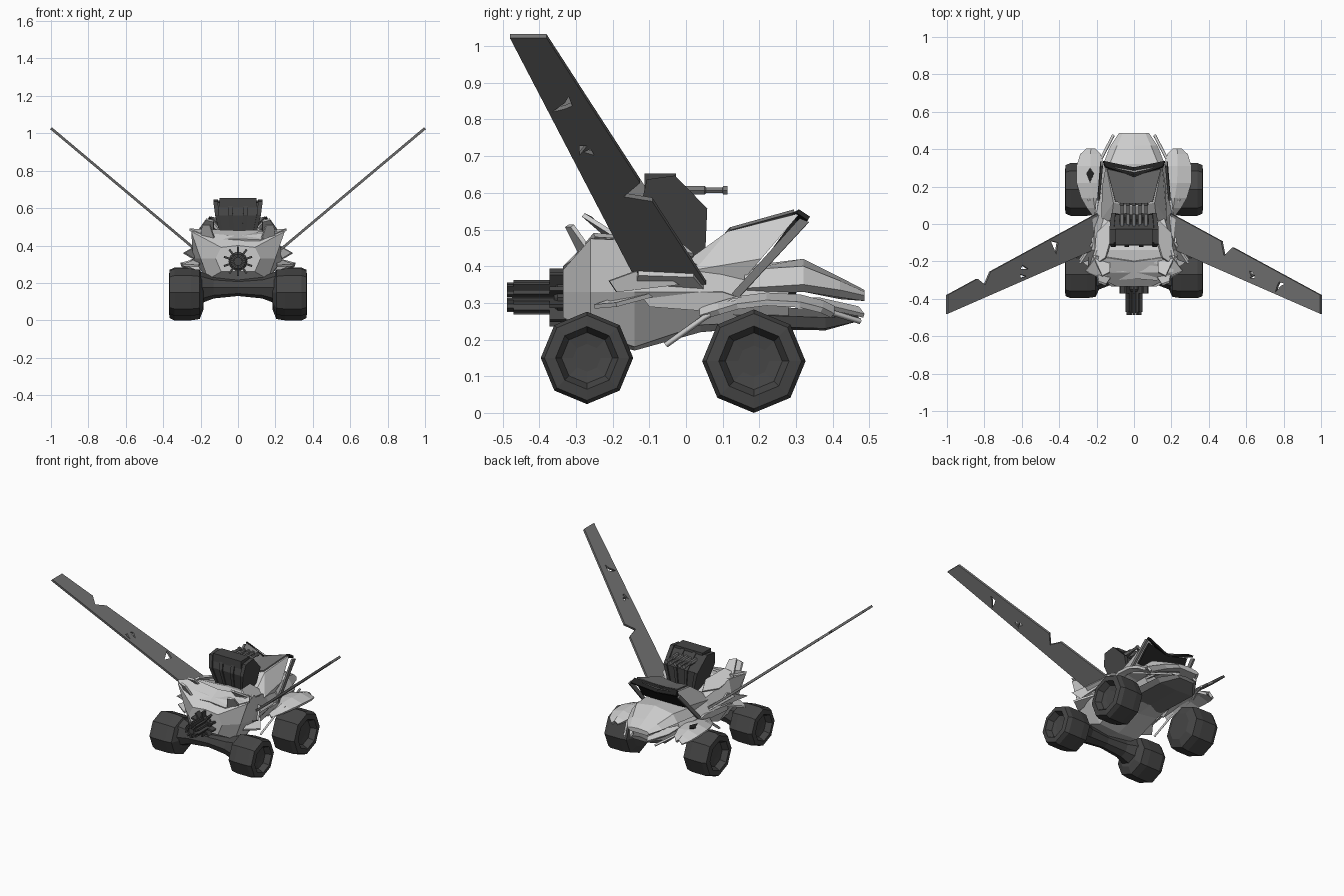
import bpy, bmesh, math
from mathutils import Vector, Matrix

if "Cube" in bpy.data.objects:
    bpy.data.objects.remove(bpy.data.objects["Cube"])


def shade(name, v):
    m = bpy.data.materials.new(name)
    m.diffuse_color = (v, v, v, 1)
    m.use_nodes = True
    m.node_tree.nodes["Principled BSDF"].inputs["Base Color"].default_value = m.diffuse_color
    return m


DARK, MID, BLACK = shade("dark", .06), shade("mid", .18), shade("black", .015)


def make(name, verts, faces, mat=None, thick=0):
    bm = bmesh.new()
    vs = [bm.verts.new(v) for v in verts]
    for f in faces:
        bm.faces.new([vs[i] for i in f])
    bmesh.ops.recalc_face_normals(bm, faces=bm.faces)
    return finish(name, bm, mat, thick)


def finish(name, bm, mat=None, thick=0):
    me = bpy.data.meshes.new(name)
    bm.to_mesh(me)
    bm.free()
    ob = bpy.data.objects.new(name, me)
    bpy.context.collection.objects.link(ob)
    if mat:
        me.materials.append(mat)
    if thick:
        mod = ob.modifiers.new("thickness", 'SOLIDIFY')
        mod.thickness, mod.offset = thick, 0
    return ob


def skin(name, rings, mat=None):
    """Closed rings of equal length joined and capped."""
    n = len(rings[0])
    verts = [p for r in rings for p in r]
    faces = [(k*n+i, k*n+(i+1) % n, (k+1)*n+(i+1) % n, (k+1)*n+i)
             for k in range(len(rings)-1) for i in range(n)]
    faces += [tuple(range(n)), tuple(range(len(verts)-n, len(verts)))]
    return make(name, verts, faces, mat)


def hull(name, sections, mat=None, slant=0):
    """Sections (y, bottom z, [side points x,z], top z), mirrored in x."""
    rings = []
    for y, zb, side, zt in sections:
        ring = [(0, zb)] + side + [(0, zt)] + [(-x, z) for x, z in side[::-1]]
        rings.append([(x, y + slant*(z-.52), z) for x, z in ring])
    return skin(name, rings, mat)


def lathe(name, centre, axis, profile, sides, mat=None, turn=0):
    rings = []
    for a, r in profile:
        ring = []
        for i in range(sides):
            t = 2*math.pi*i/sides + turn
            c, d = r*math.cos(t), r*math.sin(t)
            o = (a, c, d) if axis == 'X' else (c, a, d)
            ring.append(Vector(centre) + Vector(o))
        rings.append(ring)
    return skin(name, rings, mat)


def box(name, c, s, mat=None, rot=None):
    bm = bmesh.new()
    bmesh.ops.create_cube(bm, size=1)
    m = Matrix.Translation(c) @ (rot or Matrix()) @ Matrix.Diagonal((*s, 1))
    bmesh.ops.transform(bm, matrix=m, verts=bm.verts)
    return finish(name, bm, mat)


def plate(name, pts, mat=None, thick=.012):
    for s, side in ((1, "right"), (-1, "left")):
        make(name + "_" + side, [(s*x, y, z) for x, y, z in pts], [range(len(pts))], mat, thick)


# Main body, lower jaw, hood
hull("main_body", [
    (-.335, .26, [(.09, .26), (.12, .33), (.09, .39)], .40),
    (-.26, .20, [(.16, .22), (.20, .33), (.25, .475)], .45),
    (-.14, .17, [(.14, .18), (.24, .33), (.21, .47)], .48),
    (.04, .22, [(.14, .24), (.21, .33), (.16, .40)], .42),
    (.28, .24, [(.12, .25), (.15, .30), (.13, .35)], .37)])
hull("lower_jaw", [
    (.10, .23, [(.12, .24), (.15, .27)], .30),
    (.38, .225, [(.12, .23), (.14, .26)], .28),
    (.47, .25, [(.05, .25), (.07, .265)], .275)], MID)
hull("hood", [
    (.16, .32, [(.15, .32), (.18, .34), (.15, .39)], .40),
    (.32, .33, [(.13, .33), (.165, .35), (.13, .40)], .42),
    (.42, .31, [(.10, .315), (.125, .335), (.09, .36)], .37),
    (.487, .305, [(.06, .305), (.08, .32), (.06, .33)], .335)])

# Canopy with slanted glass beneath the brim
hull("canopy", [
    (.10, .36, [(.13, .34), (.16, .37), (.12, .43)], .42),
    (.135, .36, [(.15, .33), (.175, .39), (.11, .495)], .47),
    (.29, .36, [(.145, .33), (.17, .42), (.15, .545)], .515)], slant=.85)
make("windscreen", [(-.14, .30, .525), (0, .29, .495), (.14, .30, .525), (.155, .22, .415), (-.155, .22, .415)],
     [range(5)], BLACK, .014)
plate("brim", [(.165, .335, .53), (.155, .305, .55), (0, .25, .518), (0, .30, .495)], BLACK, .012)
plate("canopy_top_panel", [(.145, .295, .551), (.10, .12, .502), (0, .10, .478), (0, .26, .518)], MID, .008)
plate("canopy_pillar", [(.175, .335, .52), (.172, .31, .53), (.19, .125, .325), (.19, .14, .31)], MID, .012)


# Wings, each with a torn edge notch and holes
def wing(name, s, notch, holes):
    outline = [(.2, .055)] + notch + [(1, -.38), (1, -.48), (.2, -.13)]
    bm = bmesh.new()
    for loop in [outline] + holes:
        vs = [bm.verts.new((s*x, y, .355 + .84*(x-.2))) for x, y in loop]
        for i, v in enumerate(vs):
            bm.edges.new((v, vs[(i+1) % len(vs)]))
    bmesh.ops.triangle_fill(bm, edges=bm.edges[:], use_beauty=True, normal=(-.64*s, 0, .77))
    bmesh.ops.dissolve_limit(bm, angle_limit=.01, verts=bm.verts[:], edges=bm.edges[:])
    finish(name, bm, MID, .014)


wing("wing_right", 1, [(.47, -.092), (.485, -.17), (.53, -.125)],
     [[(.62, -.25), (.64, -.26), (.63, -.28)], [(.62, -.29), (.65, -.27), (.65, -.29)],
      [(.76, -.365), (.79, -.33), (.81, -.32), (.78, -.31), (.77, -.33)]])
wing("wing_left", -1, [(.77, -.255), (.80, -.325), (.84, -.293)],
     [[(.41, -.10), (.45, -.09), (.42, -.16)], [(.57, -.24), (.60, -.22), (.61, -.24)],
      [(.58, -.28), (.61, -.27), (.61, -.29)]])

# Eight-sided wheels with recessed hubs, and the front axle
for label, y, z, r in (("front", -.27, .15, .126), ("rear", .185, .141, .141)):
    for s, side in ((1, "right"), (-1, "left")):
        prof = [(.185, .6), (.205, .95), (.25, 1), (.34, 1), (.365, .92), (.37, .68), (.335, .55), (.33, .3)]
        lathe(f"{label}_wheel_{side}", (0, y, z), 'X', [(s*x, k*r) for x, k in prof], 8, DARK)
lathe("front_axle", (0, -.27, .175), 'X', [(-.2, .085), (-.13, .058), (0, .045), (.13, .058), (.2, .085)], 8, DARK)

# Finned rotary gun at the front
gc = (0, 0, .315)
lathe("gun_core", gc, 'Y', [(-.475, .025), (-.36, .025), (-.32, .05)], 10, DARK)
lathe("gun_collar", gc, 'Y', [(-.36, .04), (-.35, .05), (-.33, .05)], 10, DARK)
for i in range(10):
    rot = Matrix.Rotation(2*math.pi*i/10, 4, 'Y')
    for nm, y, r, ln, h in (("barrel", -.41, .035, .12, .024), ("fin", -.35, .06, .045, .038), ("muzzle", -.475, .03, .025, .02)):
        box(f"gun_{nm}_{i}", Vector(gc) + rot @ Vector((0, y, r)), (.011, ln, h), DARK, rot)

# Turret: side profile widened towards the top, with cap, side rims and short barrels
prof = [(-.10, .63), (-.03, .64), (.05, .555), (.045, .44), (.02, .39), (-.07, .39), (-.115, .56)]


def width(z):
    return .075 + .045*min(1, (z-.4)/.2)


skin("turret", [[(s*width(z), y, z) for y, z in prof] for s in (-1, 1)], DARK)
grow = [(-.03 + (y+.03)*1.1, .52 + (z-.52)*1.06) for y, z in prof]
for i, x in enumerate((-1, -.35, .35, 1)):
    skin(f"turret_rib_{i}", [[((x+e)*width(z), y, z) for y, z in grow] for e in (-.1, .1)], DARK)
box("turret_cap", (0, -.07, .628), (.20, .085, .05), DARK)
for i in range(5):
    lathe(f"turret_barrel_{i}", (-.064+.032*i, 0, .607), 'Y',
          [(-.04, .014), (.05, .014), (.055, .009), (.10, .009), (.101, .013), (.113, .013)], 6, MID)

# Arched fenders over the rear wheels
rows = [(.04, .18, .21, .265), (.09, .17, .25, .28), (.14, .155, .28, .295), (.22, .155, .305, .305),
        (.31, .16, .305, .30), (.37, .18, .285, .285), (.40, .21, .25, .27)]
path = [(.20, -.055, .185), (.22, .05, .26), (.24, .13, .305), (.24, .24, .315), (.17, .36, .285), (.11, .475, .25)]
for s, side in ((1, "right"), (-1, "left")):
    vs = []
    for y, a, b, z in rows:
        vs += [(s*a, y, z), (s*(a+b)/2, y, z+.015), (s*b, y, z-.005)]
    make("fender_" + side, vs, [(3*k+j, 3*k+j+1, 3*k+j+4, 3*k+j+3) for k in range(6) for j in (0, 1)], None, .016)
    # Bent pipe along the fender
    cu = bpy.data.curves.new("pipe_" + side, 'CURVE')
    cu.dimensions, cu.bevel_depth, cu.bevel_resolution = '3D', .008, 0
    sp = cu.splines.new('POLY')
    sp.points.add(len(path)-1)
    for p, (x, y, z) in zip(sp.points, path):
        p.co = (s*x, y, z, 1)
    cu.use_fill_caps = True
    bpy.context.collection.objects.link(bpy.data.objects.new("pipe_" + side, cu))
make("fender_hole_left", [(-.235, .30, .325), (-.215, .27, .327), (-.235, .22, .327), (-.255, .27, .32)], [range(4)], BLACK, .006)

# Jagged armour plates around the front cowl and sides
plate("cowl_spike_outer", [(.13, -.20, .47), (.22, -.17, .47), (.17, -.28, .54), (.13, -.26, .53)])
plate("cowl_spike_inner", [(.12, -.28, .42), (.20, -.26, .44), (.19, -.31, .51), (.15, -.325, .51)])
plate("brow_plate", [(0, -.29, .43), (.12, -.30, .425), (.26, -.25, .485), (.20, -.17, .48), (0, -.20, .475)])
plate("cowl_wall", [(.21, -.22, .47), (.20, -.05, .44), (.13, .02, .43), (.11, -.04, .48), (.15, -.18, .51)])
plate("side_blade_upper", [(.22, -.10, .40), (.29, -.21, .36), (.24, -.19, .33), (.23, -.02, .35)])
plate("side_blade_lower", [(.20, -.06, .33), (.295, -.19, .295), (.21, -.25, .29), (.20, -.16, .32)])
plate("rocker_panel", [(.215, -.13, .33), (.20, .10, .33), (.19, .16, .31), (.19, .03, .28), (.22, -.10, .29)])
plate("jaw_slat", [(.15, .22, .30), (.14, .38, .29), (.06, .485, .265), (.05, .47, .285), (.10, .36, .31)])
plate("wing_root", [(.19, .05, .345), (.24, .02, .38), (.25, -.13, .385), (.20, -.14, .35)], None, .025)
